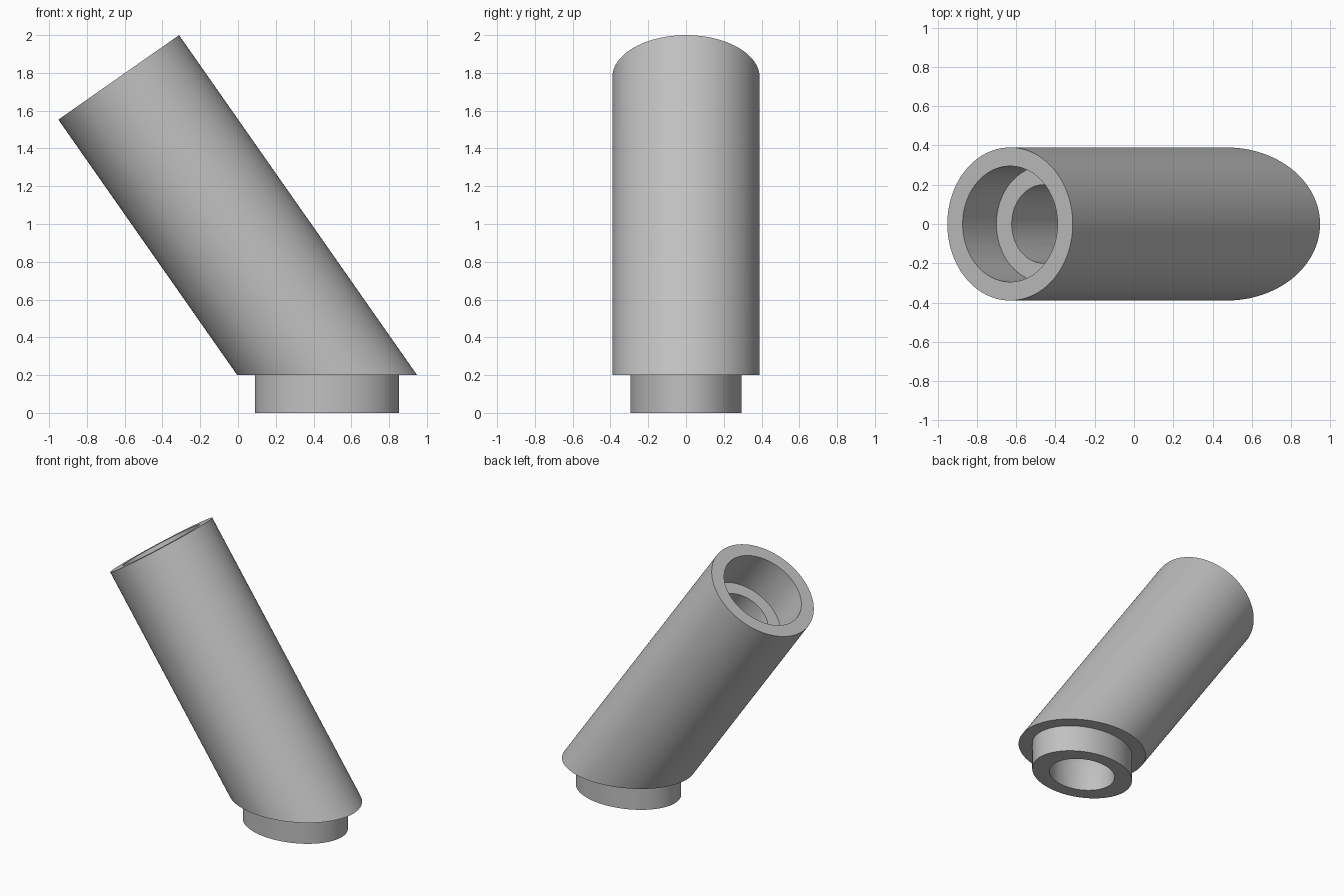
import bpy
import bmesh
from math import cos, sin, pi, radians, hypot
from mathutils import Vector

cube = bpy.data.objects.get("Cube")
if cube:
    bpy.data.objects.remove(cube)

SEGMENTS = 128
TILT = radians(35)
BASE = Vector((0.472, 0, 0.2))            # axis point on the slanted foot
AXIS = Vector((-sin(TILT), 0, cos(TILT)))
SIDE = Vector((cos(TILT), 0, sin(TILT)))
LENGTH = 1.924
OUTER, SOCKET, BORE = 0.39, 0.295, 0.2
SOCKET_DEPTH, WALL = 0.3, 0.095
ANGLES = [2 * pi * i / SEGMENTS for i in range(SEGMENTS)]


def square_ring(radius, along):
    """Circle square to the tilted axis."""
    centre = BASE + AXIS * along
    return [centre + SIDE * radius * cos(a) + Vector((0, radius * sin(a), 0))
            for a in ANGLES]


def level_ring(radius, z, inset=0):
    """Horizontal slice of the tilted cylinder, optionally offset inward."""
    wide = radius / cos(TILT)
    ring = []
    for a in ANGLES:
        nx, ny = cos(a) / wide, sin(a) / radius
        size = hypot(nx, ny)
        ring.append(Vector((BASE.x + wide * cos(a) - inset * nx / size,
                            radius * sin(a) - inset * ny / size, z)))
    return ring


# Closed loop of rings: outer wall, plug, bore, socket, rim
rings = [
    square_ring(OUTER, LENGTH),
    level_ring(OUTER, BASE.z),
    level_ring(OUTER, BASE.z, WALL),
    level_ring(OUTER, 0, WALL),
    level_ring(BORE, 0),
    level_ring(BORE, BASE.z),
    square_ring(BORE, LENGTH - SOCKET_DEPTH),
    square_ring(SOCKET, LENGTH - SOCKET_DEPTH),
    square_ring(SOCKET, LENGTH),
]

bm = bmesh.new()
loops = [[bm.verts.new(p) for p in ring] for ring in rings]
for k, low in enumerate(loops):
    high = loops[(k + 1) % len(loops)]
    for i in range(SEGMENTS):
        j = (i + 1) % SEGMENTS
        bm.faces.new((low[i], low[j], high[j], high[i]))
bmesh.ops.recalc_face_normals(bm, faces=bm.faces)
mesh = bpy.data.meshes.new("angled_tube")
bm.to_mesh(mesh)
bm.free()

# Plain grey material
grey = bpy.data.materials.new("light_grey")
grey.use_nodes = True
colour = (0.53, 0.53, 0.53, 1)
grey.diffuse_color = colour
grey.node_tree.nodes["Principled BSDF"].inputs["Base Color"].default_value = colour
mesh.materials.append(grey)

tube = bpy.data.objects.new("angled_tube", mesh)
bpy.context.collection.objects.link(tube)
bpy.ops.object.select_all(action="DESELECT")
tube.select_set(True)
bpy.context.view_layer.objects.active = tube
bpy.ops.object.shade_smooth_by_angle(angle=radians(30))
